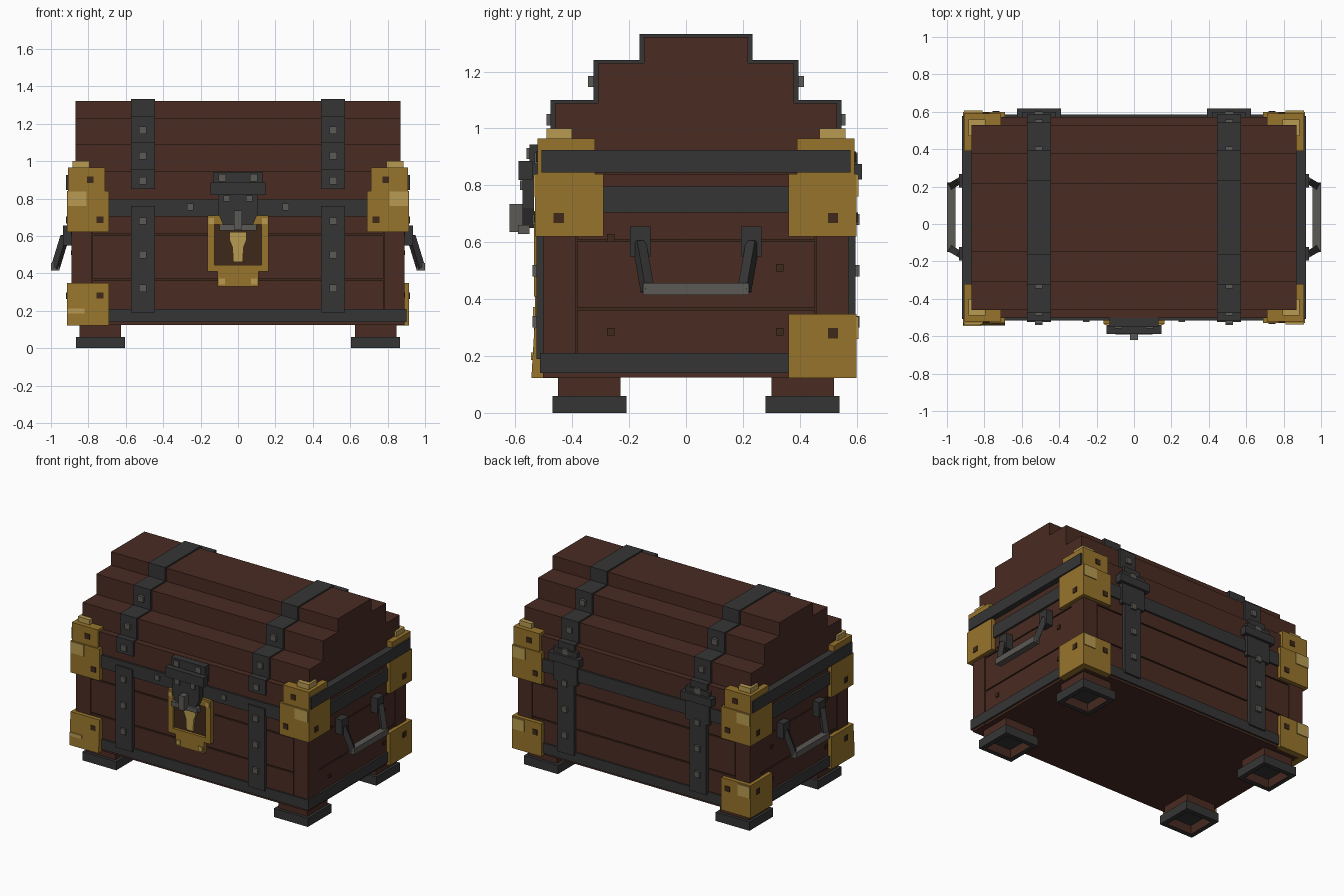
import bpy, bmesh
from mathutils import Vector, Matrix

if "Cube" in bpy.data.objects:
    bpy.data.objects.remove(bpy.data.objects["Cube"], do_unlink=True)

MID = 0.035  # depth centre of the chest


def material(name, r, g, b):
    mat = bpy.data.materials.new(name)
    mat.use_nodes = True
    mat.diffuse_color = (r, g, b, 1)
    shader = next(n for n in mat.node_tree.nodes if n.type == "BSDF_PRINCIPLED")
    shader.inputs["Base Color"].default_value = (r, g, b, 1)
    return mat


wood = material("brown wood", 0.067, 0.025, 0.016)
dark_wood = material("dark wood", 0.05, 0.022, 0.01)
iron = material("dark iron", 0.036, 0.036, 0.036)
steel = material("grey steel", 0.105, 0.1, 0.09)
gold = material("gold", 0.31, 0.175, 0.025)
light_gold = material("light gold", 0.48, 0.33, 0.085)


def finish(name, bm, *mats):
    bmesh.ops.recalc_face_normals(bm, faces=bm.faces)
    mesh = bpy.data.meshes.new(name)
    bm.to_mesh(mesh)
    bm.free()
    for mat in mats:
        mesh.materials.append(mat)
    obj = bpy.data.objects.new(name, mesh)
    bpy.context.collection.objects.link(obj)
    return obj


def add_box(bm, xs, ys, zs):
    lo = Vector((min(xs), min(ys), min(zs)))
    hi = Vector((max(xs), max(ys), max(zs)))
    size = Matrix.Diagonal((*(hi - lo), 1))
    return bmesh.ops.create_cube(bm, size=1, matrix=Matrix.Translation((lo + hi) / 2) @ size)


def mirrored(box, axes):
    """The box ranges and their mirror images across the given axes."""
    found = [box]
    if "x" in axes:
        found += [(tuple(-x for x in xs), ys, zs) for xs, ys, zs in found]
    if "y" in axes:
        found += [(xs, tuple(2 * MID - y for y in ys), zs) for xs, ys, zs in found]
    return found


def boxes(name, mat, parts, axes=""):
    bm = bmesh.new()
    for part in parts:
        for box in mirrored(part, axes):
            add_box(bm, *box)
    return finish(name, bm, mat)


def span(centre, half):
    return (centre - half, centre + half)


def prism(name, mat, outline, ys):
    """Extrude an outline in x and z along y."""
    bm = bmesh.new()
    face = bm.faces.new([bm.verts.new((x, ys[0], z)) for x, z in outline])
    ext = bmesh.ops.extrude_face_region(bm, geom=[face])
    moved = [v for v in ext["geom"] if isinstance(v, bmesh.types.BMVert)]
    bmesh.ops.translate(bm, verts=moved, vec=(0, ys[1] - ys[0], 0))
    return finish(name, bm, mat)


def beams(name, mat, paths, size):
    bm = bmesh.new()
    for a, b in paths:
        a, b = Vector(a), Vector(b)
        turn = (b - a).to_track_quat("Z", "Y").to_matrix().to_4x4()
        scale = Matrix.Diagonal((size, size, (b - a).length, 1))
        bmesh.ops.create_cube(bm, size=1, matrix=Matrix.Translation((a + b) / 2) @ turn @ scale)
    return finish(name, bm, mat)


# Body: recessed core, corner posts and planks with grooves between
FRONT, BACK = -0.502, 0.572
boxes("body_core", dark_wood, [(span(0, 0.878), (FRONT + 0.012, BACK - 0.012), (0.127, 0.84))])
boxes("corner_posts", wood, [((0.78, 0.89), (FRONT, -0.387), (0.125, 0.84))], "xy")
rows = [(0.125, 0.362), (0.37, 0.602), (0.61, 0.84)]
boxes("long_planks", wood, [(span(0, 0.778), (FRONT, -0.45), row) for row in rows], "y")
boxes("end_planks", wood, [((0.84, 0.886), span(MID, 0.419), row) for row in rows], "x")
boxes("body_floor", wood, [(span(0, 0.885), (FRONT, BACK), (0.125, 0.14))])
boxes("end_pegs", dark_wood, [((0.88, 0.893), span(y, 0.013), span(z, 0.013))
      for y, z in [(-0.265, 0.615), (0.33, 0.51), (0.33, 0.285), (-0.265, 0.285)]], "x")

# Stepped lid, half depth and top of each tier
tiers = [(0.537, 0.945), (0.495, 1.09), (0.345, 1.23), (0.183, 1.322)]
boxes("lid", wood, [(span(0, 0.87), span(MID, half), (0.84, top)) for half, top in tiers])

# Iron bands
boxes("upper_belt", iron, [(span(0, 0.9), span(MID, 0.55), (0.705, 0.795))])
boxes("bottom_belt", iron, [(span(0, 0.9), span(MID, 0.548), (0.14, 0.21))])
boxes("lid_end_bands", iron, [((0.86, 0.92), span(MID, 0.543), (0.845, 0.925))], "x")
strap = span(0.508, 0.064)
boxes("lid_straps", iron, [(strap, span(MID, half + 0.016), (0.85, top + 0.01))
      for half, top in tiers], "x")
boxes("body_straps", iron, [(strap, (-0.525, -0.49), (0.19, 0.76))], "xy")

# Strap and belt rivets
heights = [(z, -0.54) for z in (0.32, 0.5, 0.68)]
heights += [(0.895, -0.532), (1.03, -0.49), (1.165, -0.345)]
boxes("strap_rivets", steel, [(span(0.508, 0.02), (y, y + 0.03), span(z, 0.02))
      for z, y in heights], "xy")
boxes("belt_rivets", steel, [(span(0.255, 0.018), (-0.525, -0.5), span(0.755, 0.018))], "x")

# Back hinges
boxes("hinge_barrels", iron, [(span(0.508, 0.118), (0.57, 0.618), (0.82, 0.875))], "x")
boxes("hinge_leaves", iron, [(span(0.508, 0.09), (0.56, 0.6), (0.68, 0.83)),
      (span(0.508, 0.09), (0.56, 0.6), (0.86, 0.91))], "x")

# Gold corner brackets: one plate on the long face, one on the end
def bracket(name, z0, z1, places, lean=0):
    bm = bmesh.new()
    plates = [((0.69, 0.914), (-0.53, -0.49), (z0, z1)),
              ((0.87, 0.914), (-0.53, -0.29), (z0, z1))]
    for sx, back in places:
        for plate in plates:
            xs, ys, zs = mirrored(plate, "y")[back]
            add_box(bm, [sx * x for x in xs], ys, zs)
    for v in bm.verts:
        if lean and v.co.y < -0.4:
            v.co.y -= lean * (z1 - v.co.z)
    return finish(name, bm, gold)


bracket("upper_brackets", 0.62, 0.84, [(1, 0), (-1, 0), (1, 1), (-1, 1)])
bracket("lower_brackets", 0.122, 0.348, [(1, 1), (-1, 1)])
bracket("loose_lower_bracket", 0.122, 0.348, [(-1, 0)], 0.06)
boxes("lid_brackets", gold, [((0.71, 0.91), (-0.522, -0.32), (0.84, 0.965))], "xy")
boxes("lid_bracket_caps", light_gold, [((0.795, 0.886), (-0.49, -0.4), (0.96, 1.0))], "xy")
boxes("upper_bracket_patches", light_gold, [((0.81, 0.91), (-0.536, -0.528), (0.76, 0.838))], "xy")
boxes("lower_bracket_patches", light_gold, [((-0.912, -0.82), (-0.545, -0.536), (0.186, 0.212)),
      ((-0.91, -0.82), (0.598, 0.606), (0.26, 0.338)),
      ((0.82, 0.91), (0.598, 0.606), (0.26, 0.338))])

# Bracket studs
stud = 0.018
boxes("upper_studs", dark_wood, [(span(0.738, stud), (-0.535, -0.52), span(0.687, stud)),
      (span(0.79, stud), (-0.527, -0.51), span(0.9, stud)),
      ((0.9, 0.919), span(-0.447, stud), span(0.685, stud))], "xy")
low = [(span(0.738, stud), (-0.535, -0.52), span(0.28, stud)),
       ((0.9, 0.919), span(-0.447, stud), span(0.28, stud))]
boxes("lower_studs", dark_wood, [b for part in low for b in mirrored(part, "xy")
      if not (max(b[0]) > 0 and min(b[1]) < 0)])

# Hollow feet with wooden inner walls
boxes("foot_blocks", wood, [((0.625, 0.847), (-0.45, -0.23), (0.058, 0.13))], "xy")
bm = bmesh.new()
for xs, ys, zs in mirrored(((0.605, 0.865), (-0.47, -0.21), (0, 0.06)), "xy"):
    new = set(add_box(bm, xs, ys, zs)["verts"])
    bm.normal_update()
    sole = next(f for f in bm.faces if f.normal.z < -0.9 and set(f.verts) <= new)
    bmesh.ops.inset_region(bm, faces=[sole], thickness=0.045)
    walls = bmesh.ops.inset_region(bm, faces=[sole], thickness=0.02)["faces"]
    bmesh.ops.translate(bm, verts=list(sole.verts), vec=(0, 0, 0.05))
    for wall in walls:
        wall.material_index = 1
finish("foot_shoes", bm, iron, wood)

# End handles
boxes("handle_mounts", iron, [((0.88, 0.935), span(-0.16, 0.036), (0.55, 0.655))], "xy")
beams("handle_arms", iron, [((side * 0.925, MID + end * 0.2, 0.6), (side * 0.977, MID + end * 0.17, 0.43))
      for side in (1, -1) for end in (1, -1)], 0.036)
boxes("handle_grips", steel, [((0.955, 1.0), span(MID, 0.186), (0.415, 0.456))], "x")

# Lock plate
boxes("lock_frame", gold, [((0.125, 0.163), (-0.535, -0.49), (0.41, 0.71)),
      ((0, 0.13), (-0.535, -0.49), (0.41, 0.445)),
      ((0, 0.13), (-0.535, -0.49), (0.66, 0.71)),
      ((0, 0.11), (-0.53, -0.49), (0.33, 0.42))], "x")
boxes("lock_panel", dark_wood, [(span(0, 0.13), (-0.515, -0.49), (0.43, 0.68))])
boxes("lock_rivets", light_gold, [(span(0.085, 0.016), (-0.537, -0.52), span(0.357, 0.016)),
      (span(0.143, 0.014), (-0.541, -0.53), span(0.68, 0.016))], "x")
prism("keyhole_plate", light_gold, [(-0.025, 0.46), (0.025, 0.46), (0.03, 0.54),
      (0.046, 0.58), (0.046, 0.62), (-0.046, 0.62), (-0.046, 0.58), (-0.03, 0.54)], (-0.53, -0.51))

# Hasp
boxes("hasp_top_plate", iron, [(span(0, 0.13), (-0.55, -0.49), (0.83, 0.943))])
boxes("hasp_hinge", iron, [(span(0, 0.147), (-0.588, -0.54), (0.818, 0.885))])
prism("hasp", iron, [(-0.075, 0.65), (0.075, 0.65), (0.105, 0.72), (0.105, 0.83),
      (-0.105, 0.83), (-0.105, 0.72)], (-0.575, -0.535))
boxes("hasp_rivets", steel, [(span(0.083, 0.02), (-0.56, -0.54), span(0.912, 0.02)),
      (span(0.06, 0.017), (-0.584, -0.57), span(0.8, 0.017))], "x")
boxes("hasp_bar", steel, [(span(0, 0.1), (-0.59, -0.55), (0.628, 0.66))])
boxes("hasp_pin", steel, [(span(0, 0.021), (-0.62, -0.57), (0.635, 0.735))])
